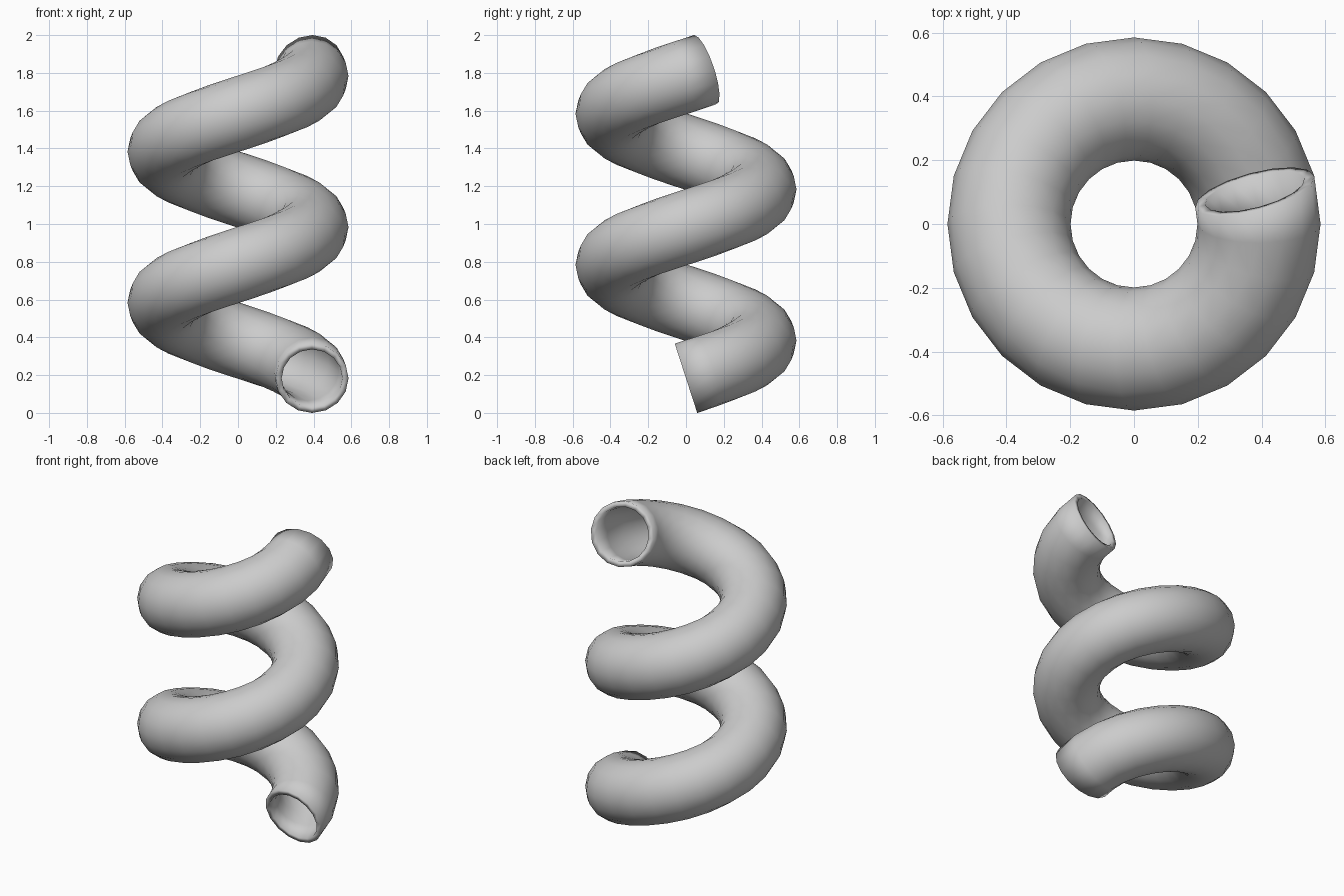
import bpy, bmesh
from math import sin, cos, pi
from mathutils import Vector

if "Cube" in bpy.data.objects:
    bpy.data.objects.remove(bpy.data.objects["Cube"])

R, TUBE, INNER = 0.392, 0.193, 0.161   # coil radius, outer and inner tube radius
PITCH, PER_TURN, STEPS, SIDES = 0.8, 24, 49, 16
Z0 = 1.0 - PITCH * STEPS / PER_TURN / 2

bm = bmesh.new()


def ring(step, radius):
    # cross-section circle perpendicular to the helix
    a = 2 * pi * step / PER_TURN
    out = Vector((cos(a), sin(a), 0))
    tangent = Vector((-R * sin(a), R * cos(a), PITCH / (2 * pi))).normalized()
    up = out.cross(tangent)
    centre = out * R + Vector((0, 0, Z0 + PITCH * step / PER_TURN))
    return [bm.verts.new(centre + radius * (cos(t) * out + sin(t) * up))
            for t in (2 * pi * k / SIDES for k in range(SIDES))]


# outer skin forward, inner skin back, closed into a hollow tube
rings = [ring(s, TUBE) for s in range(STEPS + 1)]
rings += [ring(s, INNER) for s in range(STEPS, -1, -1)]
for r0, r1 in zip(rings, rings[1:] + rings[:1]):
    for k in range(SIDES):
        n = (k + 1) % SIDES
        bm.faces.new((r0[k], r0[n], r1[n], r1[k]))
bmesh.ops.recalc_face_normals(bm, faces=bm.faces)
for f in bm.faces:
    f.smooth = True

mesh = bpy.data.meshes.new("coil_tube")
bm.to_mesh(mesh)
bm.free()
coil = bpy.data.objects.new("coil_tube", mesh)
bpy.context.collection.objects.link(coil)
